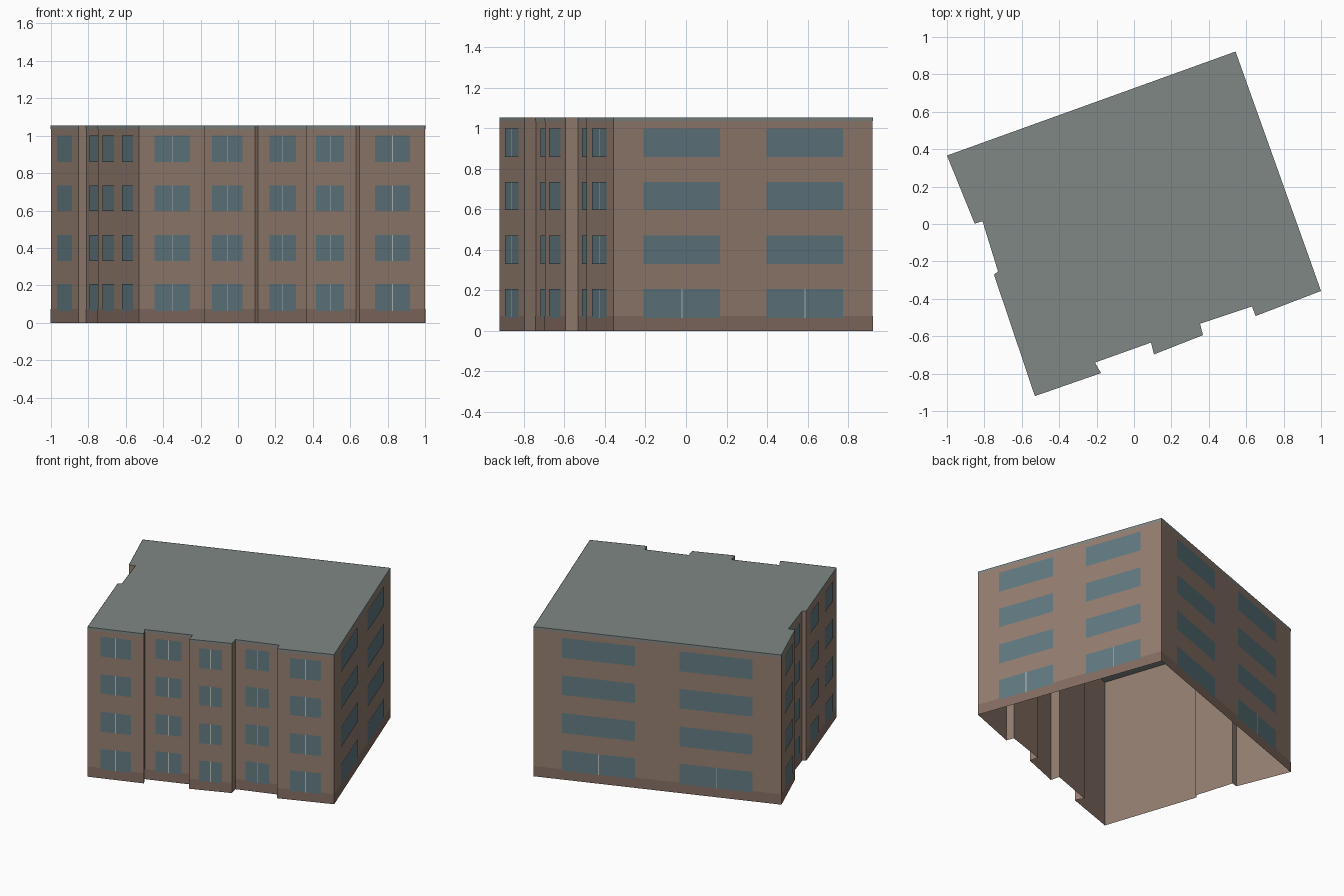
import bpy
from mathutils import Vector

if "Cube" in bpy.data.objects:
    bpy.data.objects.remove(bpy.data.objects["Cube"])

HEIGHT = 1.055
# footprint corners, clockwise seen from above
OUTLINE = [(-1.0, .366), (.543, .922), (1.0, -.358), (.65, -.492), (.631, -.441),
           (.353, -.533), (.369, -.594), (.107, -.697), (.091, -.634), (-.209, -.741),
           (-.176, -.797), (-.53, -.92), (-.749, -.27), (-.727, -.254),
           (-.81, .015), (-.852, .002)]
FLOORS = [(.063, .208), (.33, .47), (.598, .735), (.86, 1.0)]


def material(name, color):
    m = bpy.data.materials.new(name)
    m.diffuse_color = (*color, 1)
    m.use_nodes = True
    m.node_tree.nodes["Principled BSDF"].inputs["Base Color"].default_value = m.diffuse_color
    return m


WALL = material("brown_wall", (.30, .21, .165))
BASE = material("dark_brown", (.235, .155, .125))
GLASS = material("blue_grey_glass", (.12, .195, .22))
ROOF = material("grey_roof", (.215, .245, .235))
TRIM = material("pale_trim", (.5, .52, .5))


def build(name, quads, mat):
    verts = [v for q in quads for v in q]
    faces, i = [], 0
    for q in quads:
        faces.append(tuple(range(i, i + len(q))))
        i += len(q)
    mesh = bpy.data.meshes.new(name)
    mesh.from_pydata(verts, [], faces)
    mesh.materials.append(mat)
    bpy.context.collection.objects.link(bpy.data.objects.new(name, mesh))


def panel(side, t0, t1, z0, z1, out=0.0):
    """Outward-facing rectangle on one side of the footprint."""
    a = Vector(OUTLINE[side])
    d = Vector(OUTLINE[(side + 1) % len(OUTLINE)]) - a
    n = Vector((-d.y, d.x)).normalized() * out
    p, q = a + d * t0 + n, a + d * t1 + n
    return [(q.x, q.y, z0), (p.x, p.y, z0), (p.x, p.y, z1), (q.x, q.y, z1)]


# shell: open-bottomed walls and flat roof
sides = range(len(OUTLINE))
build("walls", [panel(s, 0, 1, 0, HEIGHT) for s in sides], WALL)
build("roof", [[(x, y, HEIGHT) for x, y in reversed(OUTLINE)]], ROOF)

# facade sides: window spans and which floors have a centre mullion
two_wide = [(.115, .41), (.59, .885)]
one = [(.23, .77)]
two = [(.13, .40), (.60, .87)]
FACADES = {0: (two_wide, 1), 1: (two_wide, 1),
           2: (one, 4), 4: (one, 4), 6: (one, 4), 8: (one, 4), 10: (one, 4),
           11: (two, 0), 13: (one, 0), 15: (one, 0)}

windows, mullions = [], []
for s, (spans, mullion_floors) in FACADES.items():
    length = (Vector(OUTLINE[(s + 1) % len(OUTLINE)]) - Vector(OUTLINE[s])).length
    for t0, t1 in spans:
        for f, (z0, z1) in enumerate(FLOORS):
            windows.append(panel(s, t0, t1, z0, z1, .003))
            if f < mullion_floors:
                mid, half = (t0 + t1) / 2, .0025 / length
                mullions.append(panel(s, mid - half, mid + half, z0, z1, .004))

build("windows", windows, GLASS)
build("window_mullions", mullions, TRIM)
build("plinth_bands", [panel(s, 0, 1, 0, .073, .0015) for s in FACADES], BASE)
build("roof_edge_bands", [panel(s, 0, 1, 1.037, HEIGHT, .0015) for s in FACADES], ROOF)
